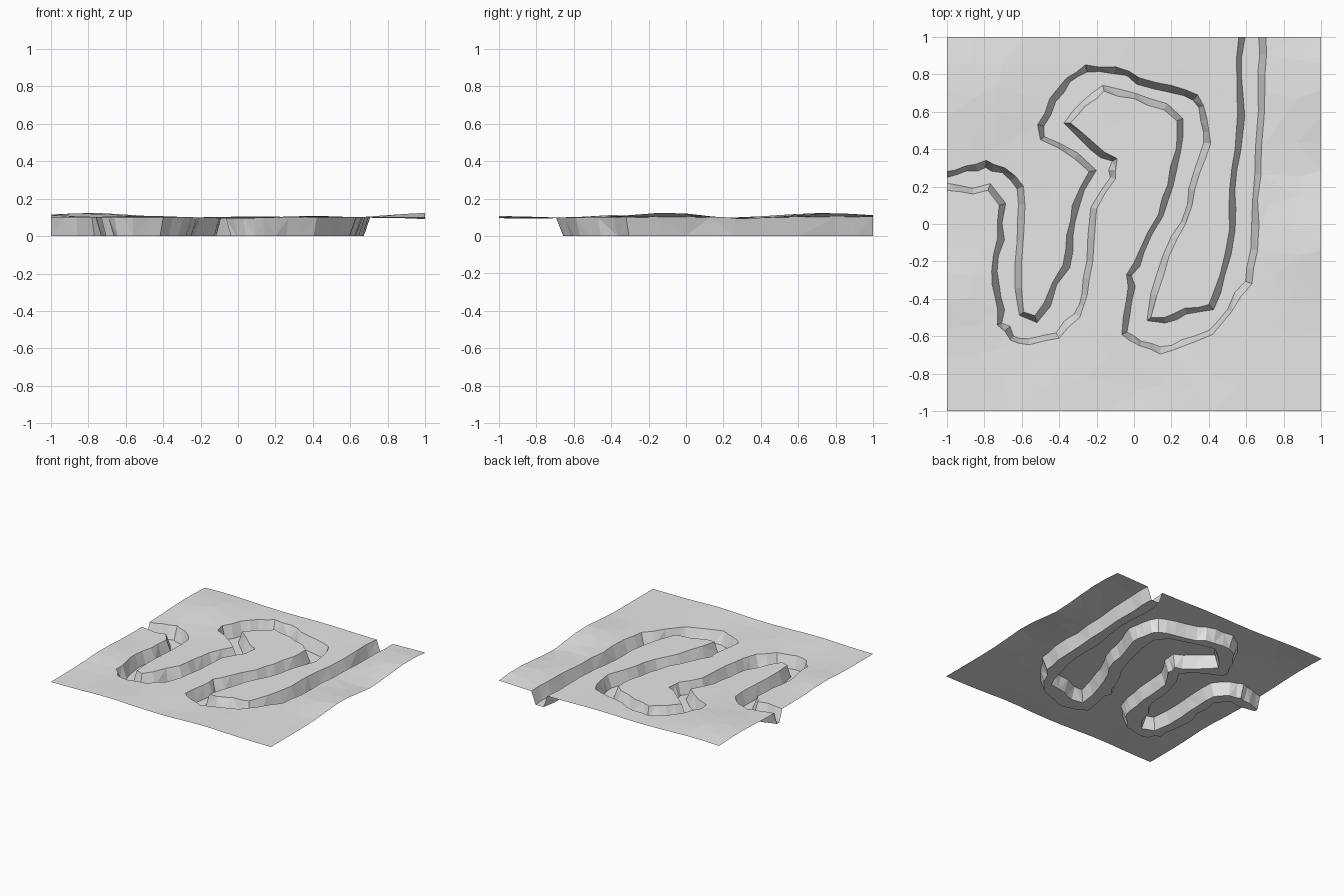
import bpy
import math
import random
from mathutils import Vector
from mathutils.geometry import delaunay_2d_cdt

random.seed(4)
if "Cube" in bpy.data.objects:
    bpy.data.objects.remove(bpy.data.objects["Cube"])

WALL_RUN = 0.032   # horizontal run of the canyon walls
GROUND = 0.098     # usual ground height above the canyon floor

stone = bpy.data.materials.new("light_grey_stone")
stone.use_nodes = True
grey = (0.8, 0.8, 0.8, 1)
stone.diffuse_color = grey
stone.node_tree.nodes["Principled BSDF"].inputs["Base Color"].default_value = grey

# Canyon rims, from the left edge of the land to the back edge
north_rim = [
    (-1, .28), (-.9, .31), (-.79, .34), (-.69, .3), (-.59, .2), (-.585, .02),
    (-.6, -.2), (-.59, -.47), (-.53, -.49), (-.48, -.42), (-.38, -.22),
    (-.36, -.06), (-.33, .1), (-.24, .28), (-.41, .41), (-.5, .45),
    (-.515, .53), (-.45, .67), (-.36, .78), (-.26, .85), (-.1, .84),
    (.03, .78), (.2, .74), (.34, .69), (.39, .56), (.41, .43), (.35, .27),
    (.31, .1), (.23, -.08), (.16, -.27), (.09, -.5), (.16, -.5),
    (.27, -.45), (.4, -.43), (.46, -.27), (.51, -.03), (.51, .18),
    (.54, .4), (.55, .77), (.56, 1)]
south_rim = [
    (-1, .18), (-.86, .16), (-.78, .18), (-.72, .1), (-.73, -.08),
    (-.76, -.25), (-.74, -.4), (-.73, -.54), (-.66, -.62), (-.56, -.645),
    (-.4, -.61), (-.29, -.5), (-.25, -.38), (-.22, -.2), (-.2, .08),
    (-.1, .24), (-.09, .35), (-.21, .43), (-.34, .54), (-.26, .63),
    (-.16, .71), (0, .67), (.16, .61), (.23, .55), (.225, .4), (.18, .21),
    (.13, .05), (.03, -.14), (-.04, -.27), (-.04, -.4), (-.065, -.59),
    (.03, -.65), (.14, -.695), (.27, -.65), (.42, -.59), (.52, -.47),
    (.63, -.32), (.66, -.14), (.66, .13), (.68, .4), (.7, .8), (.705, 1)]

# Low hills and dips: x, y, radius, height
hills = [
    (1, -.1, .24, .027), (1, .3, .15, -.01), (1, .78, .25, .024),
    (-.8, .75, .32, .026), (-1, -.35, .2, .015), (.1, 1, .25, .007),
    (-.5, -1, .22, .01), (.4, -1, .2, .01), (0, -.85, .15, -.006)]


def height(x, y):
    return GROUND + sum(h * math.exp(-((x - cx) ** 2 + (y - cy) ** 2) / r ** 2)
                        for cx, cy, r, h in hills)


def roughen(points):
    """Add a shaken midpoint to every longer segment."""
    path = []
    for a, b in zip(points, points[1:]):
        a, b = Vector(a), Vector(b)
        path.append(a)
        if (b - a).length > 0.1:
            shake = Vector((random.uniform(-1, 1), random.uniform(-1, 1)))
            path.append((a + b) / 2 + shake * 0.009)
    return path + [Vector(points[-1])]


def foot_line(rim, side):
    """Offset a rim into the canyon; side is 1 for left, -1 for right."""
    foot = []
    for i, p in enumerate(rim):
        before = p - rim[i - 1] if i else rim[1] - p
        after = rim[i + 1] - p if i + 1 < len(rim) else before
        along = (before.normalized() + after.normalized()).normalized()
        run = WALL_RUN * random.uniform(0.75, 1.25)
        q = p + Vector((-along.y, along.x)) * side * run
        if i == 0:
            q.x = -1
        if i + 1 == len(rim):
            q.y = 1
        foot.append(q)
    return foot


def add_object(name, verts, faces):
    mesh = bpy.data.meshes.new(name)
    mesh.from_pydata(verts, [], faces)
    mesh.materials.append(stone)
    mesh.update()
    obj = bpy.data.objects.new(name, mesh)
    bpy.context.collection.objects.link(obj)


def fill(name, outline, inner, z):
    """Triangulate an outline with extra inner points."""
    n = len(outline)
    edges = [(i, (i + 1) % n) for i in range(n)]
    result = delaunay_2d_cdt(outline + inner, edges, [], 1, 1e-5)
    points, faces = result[0], result[2]
    used = sorted({i for f in faces for i in f})
    index = {old: new for new, old in enumerate(used)}
    verts = [(points[i].x, points[i].y, z(points[i].x, points[i].y)) for i in used]
    add_object(name, verts, [[index[i] for i in f] for f in faces])


def border(corners):
    """Split the straight land edges between the given corners."""
    path = []
    for a, b in zip(corners, corners[1:]):
        a, b = Vector(a), Vector(b)
        steps = max(1, round((b - a).length / 0.14))
        path += [a.lerp(b, i / steps) for i in range(steps)]
    return path[1:]


def wall(name, rim, foot, flip):
    n = len(rim)
    verts = [(p.x, p.y, height(p.x, p.y)) for p in rim] + [(p.x, p.y, 0) for p in foot]
    faces = []
    for i in range(n - 1):
        a, b, c, d = i, i + 1, n + i + 1, n + i
        pair = [(a, b, c), (a, c, d)] if i % 2 else [(a, b, d), (b, c, d)]
        faces += [t[::-1] if flip else t for t in pair]
    add_object(name, verts, faces)


north = roughen(north_rim)
south = roughen(south_rim)
north_foot = foot_line(north, -1)
south_foot = foot_line(south, 1)

# Scattered ground points kept clear of the rims
scatter = []
for i in range(-6, 7):
    for j in range(-6, 7):
        p = Vector((i, j)) * 0.142
        p += Vector((random.uniform(-1, 1), random.uniform(-1, 1))) * 0.04
        if min((p - q).length for q in north + south) > 0.065:
            scatter.append(p)

# Ground on both sides of the canyon
fill("north_ground", north + border([north[-1], (-1, 1), north[0]]), scatter, height)
fill("south_ground",
     south + border([south[-1], (1, 1), (1, -1), (-1, -1), south[0]]),
     scatter, height)

# Canyon walls and floor
wall("north_canyon_wall", north, north_foot, True)
wall("south_canyon_wall", south, south_foot, False)
fill("canyon_floor", north_foot + south_foot[::-1], [], lambda x, y: 0)
